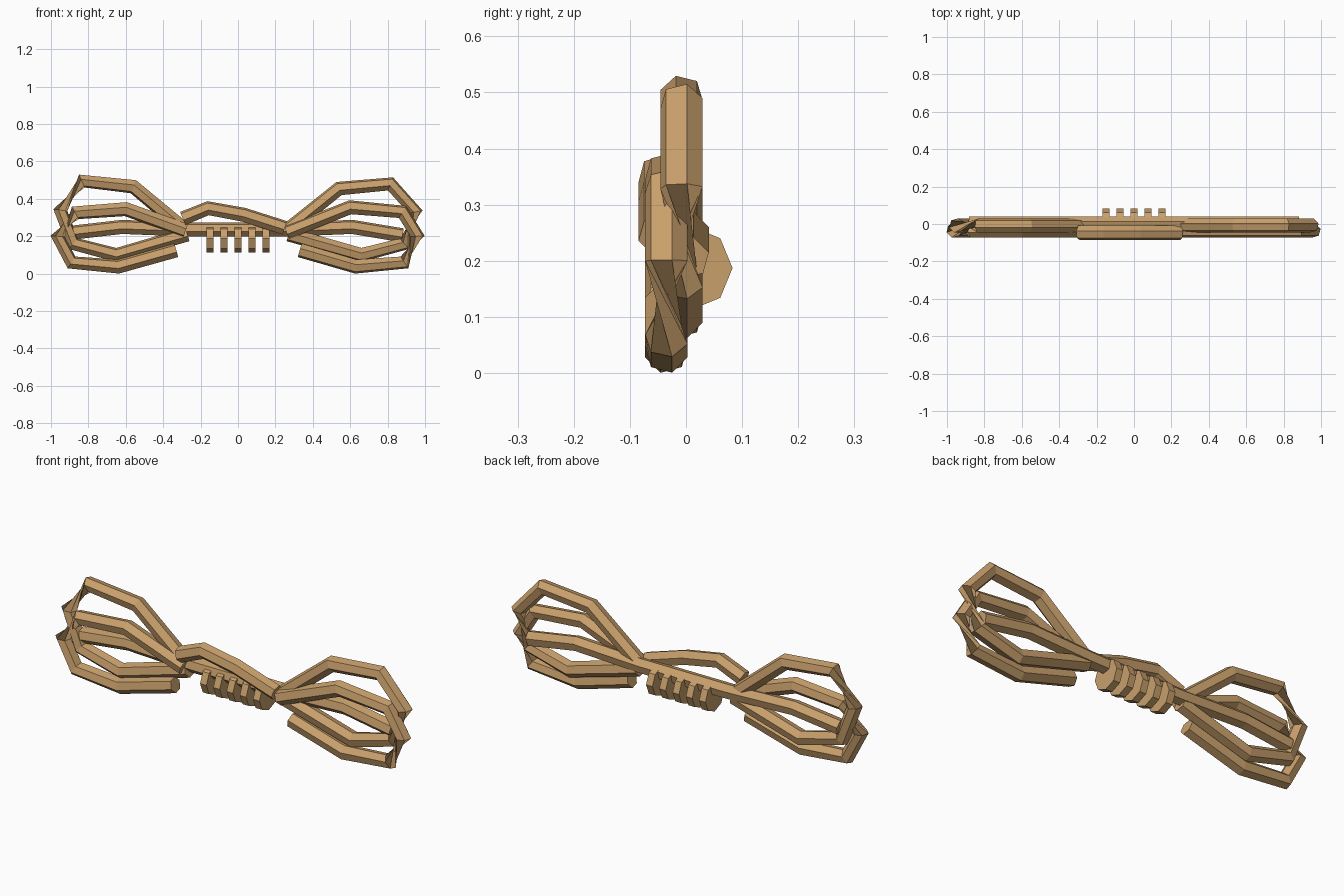
import bpy, bmesh
from math import cos, sin, pi, radians
from mathutils import Vector

cube = bpy.data.objects.get("Cube")
if cube:
    bpy.data.objects.remove(cube)

tan = bpy.data.materials.new("tan_rope")
tan.use_nodes = True
colour = (0.58, 0.35, 0.15, 1)
tan.diffuse_color = colour
tan.node_tree.nodes["Principled BSDF"].inputs["Base Color"].default_value = colour

RADIUS = 0.039
SIDES = 6


def finish(name, bm):
    bmesh.ops.recalc_face_normals(bm, faces=bm.faces)
    mesh = bpy.data.meshes.new(name)
    bm.to_mesh(mesh)
    bm.free()
    mesh.materials.append(tan)
    obj = bpy.data.objects.new(name, mesh)
    bpy.context.collection.objects.link(obj)
    return obj


def strand(name, path, y, pinch=99):
    """Six-sided rope along (x, z) points; rings from index pinch are turned half round."""
    pts = [Vector((x, y, z)) for x, z in path]
    bm = bmesh.new()
    rings = []
    first_side = (pts[1] - pts[0]).cross(Vector((0, 0, 1))).normalized()
    for i, p in enumerate(pts):
        before = (p - pts[i - 1]).normalized() if i else Vector()
        after = (pts[i + 1] - p).normalized() if i < len(pts) - 1 else Vector()
        t = (before + after).normalized()
        side = first_side if i < pinch else -first_side
        up = side.cross(t)
        angles = [2 * pi * k / SIDES - radians(15) for k in range(SIDES)]
        rings.append([bm.verts.new(p + RADIUS * (cos(a) * side + sin(a) * up)) for a in angles])
    for lower, upper in zip(rings, rings[1:]):
        for k in range(SIDES):
            n = (k + 1) % SIDES
            bm.faces.new((lower[k], lower[n], upper[n], upper[k]))
    bm.faces.new(rings[0])
    bm.faces.new(rings[-1])
    return finish(name, bm)


# Long core strand running through the whole bundle
strand("core_strand", [(-0.88, 0.22), (-0.62, 0.25), (-0.25, 0.235),
                       (0.25, 0.235), (0.61, 0.25), (0.88, 0.205)], 0.003)

# Arched strand across the front of the middle
strand("arch_strand", [(-0.295, 0.295), (-0.16, 0.35), (0.03, 0.315), (0.25, 0.245)], -0.047)

# Looped strands on both sides
strand("left_large_loop", [(0.26, 0.23), (0.54, 0.455), (0.815, 0.48), (0.95, 0.33),
                           (0.89, 0.16), (0.66, 0.1), (0.27, 0.21)], -0.008, 4)
strand("left_small_loop", [(0.26, 0.22), (0.6, 0.355), (0.88, 0.33), (0.96, 0.2),
                           (0.89, 0.06), (0.63, 0.038), (0.33, 0.125)], -0.035, 4)
strand("right_large_loop", [(-0.29, 0.24), (-0.56, 0.465), (-0.835, 0.495), (-0.95, 0.34),
                            (-0.88, 0.16), (-0.65, 0.1), (-0.27, 0.21)], -0.008, 3)
strand("right_small_loop", [(-0.28, 0.23), (-0.6, 0.345), (-0.87, 0.325), (-0.965, 0.2),
                            (-0.89, 0.06), (-0.64, 0.038), (-0.33, 0.125)], -0.035, 3)

# Row of eight-sided wraps binding the middle
for i in range(5):
    bm = bmesh.new()
    ends = []
    for x in (-0.018, 0.018):
        ends.append([bm.verts.new((x + (i - 2) * 0.075, 0.008 + 0.075 * cos(k * pi / 4),
                                   0.187 + 0.075 * sin(k * pi / 4))) for k in range(8)])
    for k in range(8):
        n = (k + 1) % 8
        bm.faces.new((ends[0][k], ends[0][n], ends[1][n], ends[1][k]))
    for end in ends:
        bm.faces.new(end)
    finish(f"binding_wrap_{i + 1}", bm)
